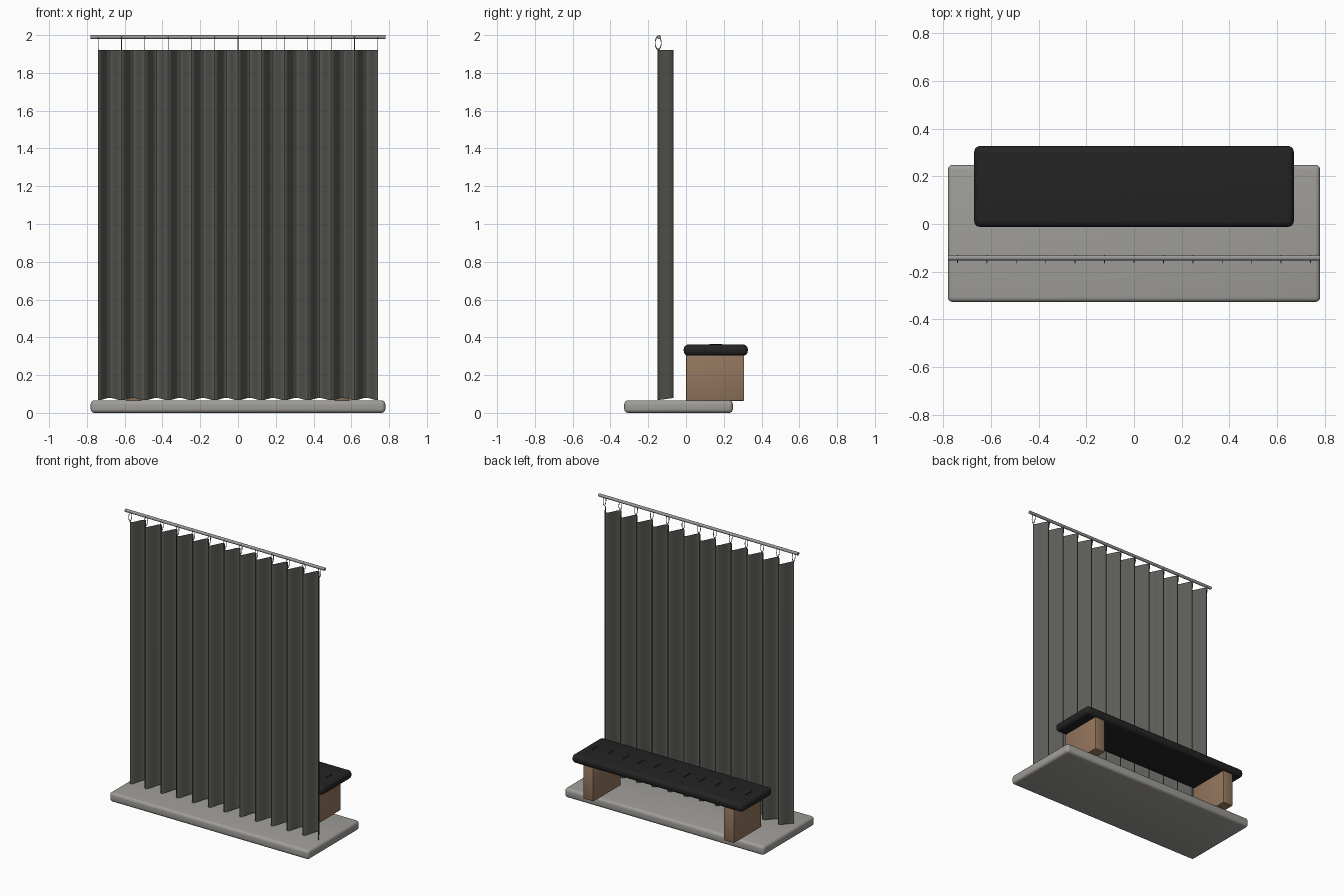
import bpy, bmesh, math

cube = bpy.data.objects.get("Cube")
if cube:
    bpy.data.objects.remove(cube, do_unlink=True)


def material(name, r, g, b):
    m = bpy.data.materials.new(name)
    m.use_nodes = True
    m.diffuse_color = (r, g, b, 1)
    m.node_tree.nodes["Principled BSDF"].inputs["Base Color"].default_value = (r, g, b, 1)
    return m


STONE = material("stone grey", 0.35, 0.34, 0.32)
FABRIC = material("charcoal fabric", 0.105, 0.105, 0.095)
WOOD = material("brown wood", 0.29, 0.18, 0.11)
LEATHER = material("black leather", 0.017, 0.017, 0.017)
METAL = material("rod metal", 0.32, 0.32, 0.32)


def finish(bm, name, mat, smooth=True):
    bmesh.ops.recalc_face_normals(bm, faces=bm.faces)
    mesh = bpy.data.meshes.new(name)
    bm.to_mesh(mesh)
    bm.free()
    mesh.materials.append(mat)
    ob = bpy.data.objects.new(name, mesh)
    bpy.context.collection.objects.link(ob)
    if smooth:
        bpy.ops.object.select_all(action="DESELECT")
        ob.select_set(True)
        bpy.context.view_layer.objects.active = ob
        bpy.ops.object.shade_smooth_by_angle(angle=math.radians(40))
    return ob


def box(name, mat, lo, hi, bevel=0, segments=4):
    bm = bmesh.new()
    bmesh.ops.create_cube(bm, size=1)
    for v in bm.verts:
        v.co = [(a + b) / 2 + c * (b - a) for a, b, c in zip(lo, hi, v.co)]
    if bevel:
        bmesh.ops.bevel(bm, geom=bm.edges[:], offset=bevel, segments=segments,
                        profile=0.5, affect="EDGES", clamp_overlap=True)
    return finish(bm, name, mat)


# Base slab
box("base_slab", STONE, (-0.78, -0.327, 0), (0.78, 0.248, 0.066), 0.02)

# Bench legs and padded seat
for side, name in ((1, "left_bench_leg"), (-1, "right_bench_leg")):
    xs = sorted((side * 0.51, side * 0.59))
    box(name, WOOD, (xs[0], 0, 0.064), (xs[1], 0.308, 0.308), 0.005, 2)
box("bench_cushion", LEATHER, (-0.67, -0.012, 0.303), (0.67, 0.327, 0.362), 0.025, 5)

# Thin stitches along the seat
for i in range(11):
    x = (i - 5) * 0.12
    box(f"seat_stitch_{i + 1}", LEATHER, (x - 0.002, 0.125, 0.358), (x + 0.002, 0.19, 0.366))

# Pleated curtain sheet
FOLDS, STEPS, HALF = 12, 16, 0.74
FRONT, DEPTH = -0.152, 0.085
bm = bmesh.new()
previous = None
for i in range(FOLDS * STEPS + 1):
    wave = (1 - math.cos(i / STEPS * math.tau)) / 2
    x = -HALF + 2 * HALF * i / (FOLDS * STEPS)
    y = FRONT + DEPTH * wave
    column = [bm.verts.new((x, y, z)) for z in (0.067 + 0.012 * wave, 1.92)]
    if previous:
        bm.faces.new((previous[0], column[0], column[1], previous[1]))
    previous = column
finish(bm, "curtain", FABRIC)

# Curtain rod
bm = bmesh.new()
bmesh.ops.create_cone(bm, cap_ends=True, segments=24, radius1=0.0105, radius2=0.0105, depth=1.56)
for v in bm.verts:
    v.co = (v.co.z, v.co.x - 0.142, v.co.y + 1.9895)
finish(bm, "curtain_rod", METAL)

# Oval hanging rings, one at each front fold
for i in range(FOLDS + 1):
    bpy.ops.mesh.primitive_torus_add(
        major_segments=24, minor_segments=6, major_radius=0.016, minor_radius=0.002,
        location=(-HALF + 2 * HALF * i / FOLDS, -0.147, 1.958),
        rotation=(0, math.pi / 2, 0))
    ring = bpy.context.object
    ring.name = f"curtain_ring_{i + 1}"
    ring.scale = (2.1, 1, 1)
    ring.data.materials.append(METAL)
    bpy.ops.object.shade_smooth()
